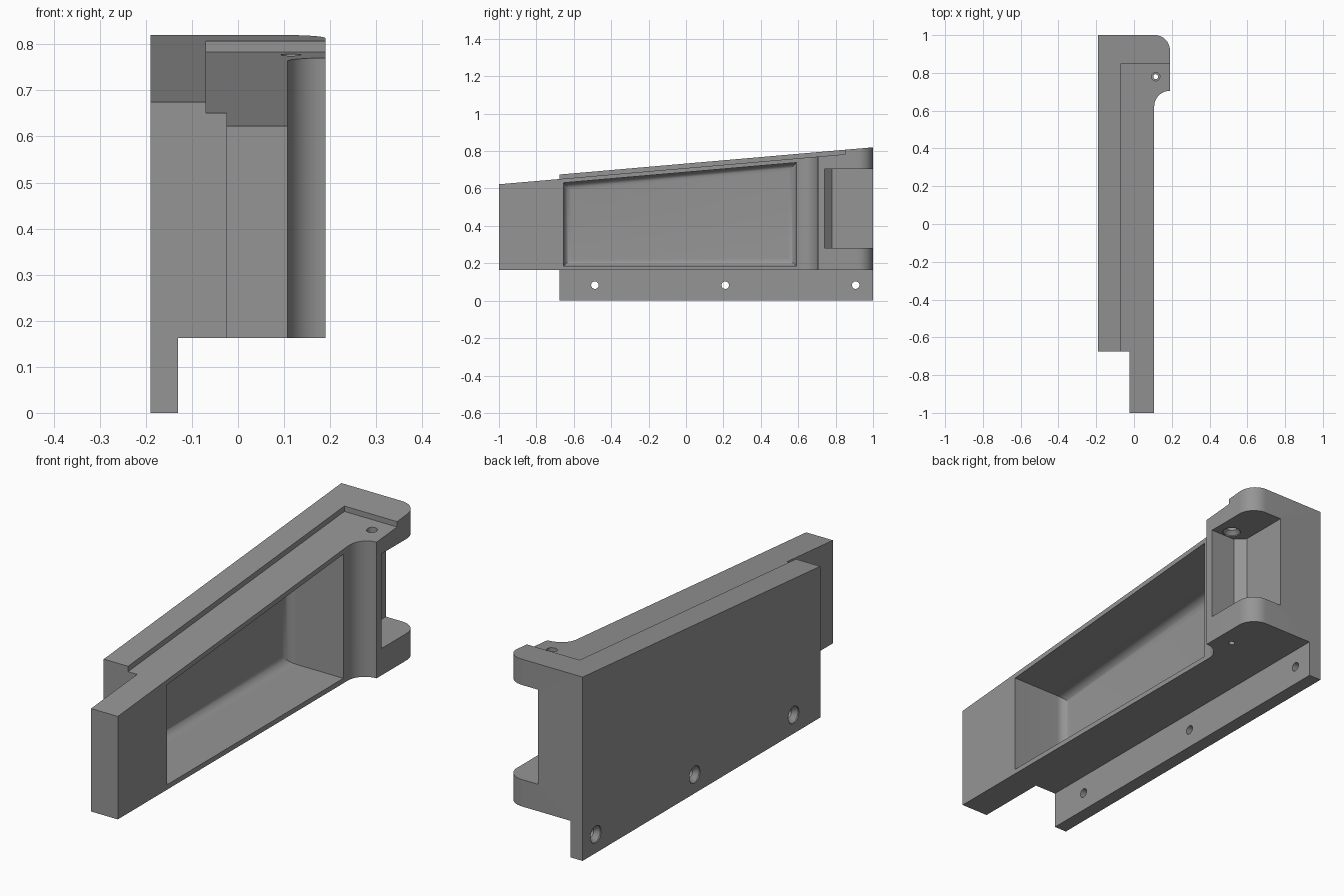
import bpy, bmesh, math

if "Cube" in bpy.data.objects:
    bpy.data.objects.remove(bpy.data.objects["Cube"])

SLOPE = 0.0868


def rim_z(y):
    return 0.82 - SLOPE * (1 - y)


def ledge_z(y):
    return 0.783 - SLOPE * (0.85 - y)


def loft(name, rings):
    """Closed solid through matching rings of points."""
    bm = bmesh.new()
    loops = [[bm.verts.new(p) for p in ring] for ring in rings]
    n = len(loops[0])
    for a, b in zip(loops, loops[1:]):
        for i in range(n):
            j = (i + 1) % n
            bm.faces.new((a[i], a[j], b[j], b[i]))
    bm.faces.new(loops[0])
    bm.faces.new(loops[-1])
    bmesh.ops.recalc_face_normals(bm, faces=bm.faces[:])
    mesh = bpy.data.meshes.new(name)
    bm.to_mesh(mesh)
    bm.free()
    ob = bpy.data.objects.new(name, mesh)
    bpy.context.collection.objects.link(ob)
    return ob


def prism(name, plan, bottom, top):
    return loft(name, [[(x, y, bottom(y)) for x, y in plan],
                       [(x, y, top(y)) for x, y in plan]])


def box_plan(x0, x1, y0, y1):
    return [(x0, y0), (x1, y0), (x1, y1), (x0, y1)]


def arc(cx, cy, r, a0, a1, n=12):
    return [(cx + r * math.cos(math.radians(a0 + (a1 - a0) * i / n)),
             cy + r * math.sin(math.radians(a0 + (a1 - a0) * i / n)))
            for i in range(n + 1)]


def drill(name, axis, centre, steps, n=24):
    """Round cutter along x or z; steps are (position, radius)."""
    rings = []
    for t, r in steps:
        pts = [(centre[0] + r * math.cos(math.tau * i / n),
                centre[1] + r * math.sin(math.tau * i / n)) for i in range(n)]
        rings.append([(t, u, v) if axis == 'x' else (u, v, t) for u, v in pts])
    return loft(name, rings)


def cut(target, cutter):
    mod = target.modifiers.new("cut", 'BOOLEAN')
    mod.operation = 'DIFFERENCE'
    mod.solver = 'EXACT'
    mod.object = cutter
    bpy.context.view_layer.objects.active = target
    bpy.ops.object.modifier_apply(modifier=mod.name)
    bpy.data.objects.remove(cutter, do_unlink=True)


# Main body: plan outline with sloping top
plan = [(-0.19, -0.675), (-0.025, -0.675), (-0.025, -1), (0.107, -1)]
plan += arc(0.19, 0.622, 0.083, 180, 90)
plan += arc(0.11, 0.92, 0.08, 0, 90)
plan += [(-0.19, 1)]
body = prism("bracket_body", plan, lambda y: 0, rim_z)

# Underside cut, leaving the thin mounting flange
cut(body, prism("underside_cutter", box_plan(-0.13, 0.5, -1.5, 1.5),
                lambda y: -0.2, lambda y: 0.163))

# Lower ledge on the top
cut(body, prism("ledge_cutter", box_plan(-0.07, 0.5, -1.5, 0.85),
                ledge_z, lambda y: 1.5))

# Side pocket with rounded floor edges
R, FLOOR = 0.042, -0.168


def pocket_ring(x, d):
    y0, y1 = -0.655 + d, 0.59 - d
    return [(x, y0, 0.185 + d), (x, y1, 0.185 + d),
            (x, y1, ledge_z(y1) - 0.022 - d), (x, y0, ledge_z(y0) - 0.022 - d)]


rings = [pocket_ring(0.3, 0)]
for i in range(9):
    a = math.pi / 2 * i / 8
    rings.append(pocket_ring(FLOOR + R * (1 - math.sin(a)), R * (1 - math.cos(a))))
cut(body, loft("pocket_cutter", rings))

# Rear notch with a chamfered inner corner
cut(body, prism("notch_cutter",
                [(0.03, 1.3), (0.03, 0.78), (0.07, 0.74), (0.5, 0.74), (0.5, 1.3)],
                lambda y: 0.283, lambda y: 0.705))

# Vertical pin holes above and below the notch
cut(body, drill("upper_pin_hole", 'z', (0.115, 0.78),
                [(0.66, 0.038), (0.71, 0.038), (0.726, 0.022), (0.9, 0.022)]))
cut(body, drill("lower_pin_hole", 'z', (0.115, 0.78), [(0.1, 0.013), (0.33, 0.013)]))

# Countersunk screw holes in the flange
for y in (-0.487, 0.21, 0.907):
    cut(body, drill("screw_hole", 'x', (y, 0.083),
                    [(-0.25, 0.038), (-0.185, 0.038), (-0.165, 0.02), (-0.05, 0.02)]))

# Colour and shading
grey = bpy.data.materials.new("plain grey")
grey.diffuse_color = (0.3, 0.3, 0.3, 1)
grey.use_nodes = True
grey.node_tree.nodes["Principled BSDF"].inputs["Base Color"].default_value = grey.diffuse_color
body.data.materials.clear()
body.data.materials.append(grey)
for p in body.data.polygons:
    p.material_index = 0
bpy.ops.object.select_all(action='DESELECT')
body.select_set(True)
bpy.context.view_layer.objects.active = body
bpy.ops.object.shade_smooth_by_angle(angle=math.radians(30))
